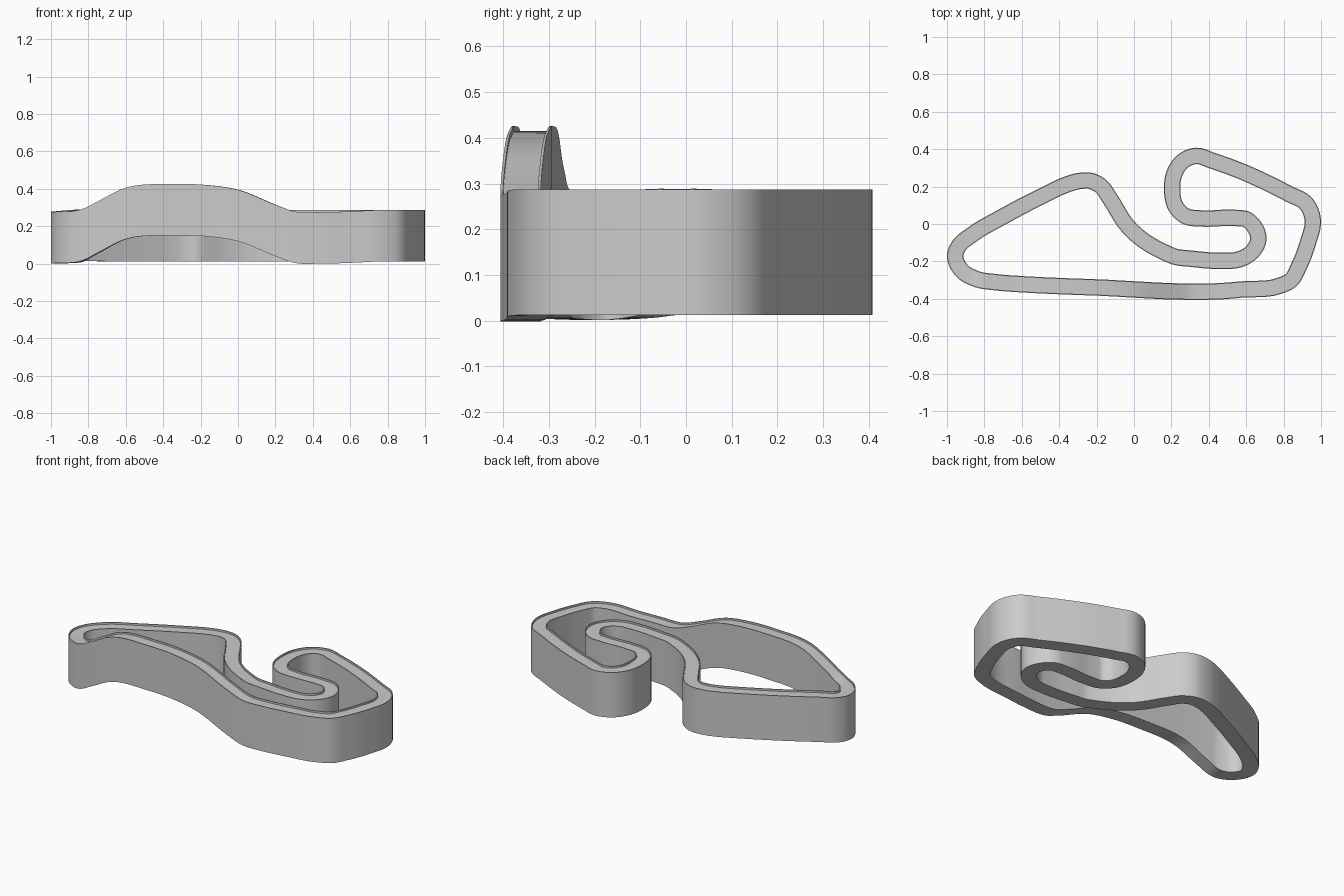
import bpy
import bmesh
from mathutils import Vector
from mathutils.geometry import interpolate_bezier

cube = bpy.data.objects.get("Cube")
if cube:
    bpy.data.objects.remove(cube, do_unlink=True)

HALF_WIDTH = 0.044
HEIGHT = 0.275
LIP_WIDTH = 0.006
LIP_HEIGHT = 0.011
BASE = 0.012
STEPS = 5

# Level part of the circuit centreline, in hundredths, clockwise from the left
level_part = [
    (-87, -6), (-70, 4), (-47, 16), (-38, 20.3), (-29, 23), (-23, 23),
    (-18, 20.5), (-12.5, 13), (-3.5, -1), (4, -8), (16, -15), (22, -17.5),
    (30, -18.5), (48, -19.7), (56, -19), (63, -15), (66.5, -8), (64, -1),
    (60, 2.5), (55, 3.2), (35, 3), (28, 4), (22.5, 9), (20.4, 18), (22, 28),
    (26, 33.5), (33, 36.4), (42, 33.8), (83, 16), (92, 11), (95.5, 3),
    (93, -10), (88, -23), (84, -30), (78, -33),
]
# Front straight with its raised hump: x, y and underside height
humped_part = [
    (58, -35, 0.3), (45, -36, 0), (30, -36.2, 0.4), (20, -36, 4), (0, -35, 12),
    (-18, -34, 14.6), (-35, -33.4, 15), (-60, -32.2, 13), (-75, -31, 5.5),
    (-84, -29.5, 1), (-92, -25, 0.3), (-95.6, -16.5, 0.2), (-93.5, -11.5, 0.5),
]


def rounded_path(points):
    """Closed smooth path through the points, without overshoot."""
    n = len(points)
    tangents = []
    for i, p in enumerate(points):
        before, after = p - points[i - 1], points[(i + 1) % n] - p
        tangents.append((before.normalized() * after.length
                         + after.normalized() * before.length).normalized())
    path = []
    for i, p in enumerate(points):
        q = points[(i + 1) % n]
        reach = (q - p).length / 3
        path += interpolate_bezier(p, p + tangents[i] * reach,
                                   q - tangents[(i + 1) % n] * reach,
                                   q, STEPS + 1)[:-1]
    return path


def sweep(name, path, profile, material):
    """Sweep an upright closed profile along a closed path."""
    bm = bmesh.new()
    rings = []
    for i, p in enumerate(path):
        along = path[(i + 1) % len(path)] - path[i - 1]
        side = Vector((along.y, -along.x, 0)).normalized()
        rings.append([bm.verts.new(p + side * u + Vector((0, 0, v)))
                      for u, v in profile])
    for i, ring in enumerate(rings):
        last = rings[i - 1]
        for j in range(len(profile)):
            bm.faces.new((last[j - 1], last[j], ring[j], ring[j - 1]))
    bmesh.ops.recalc_face_normals(bm, faces=bm.faces)
    mesh = bpy.data.meshes.new(name)
    bm.to_mesh(mesh)
    bm.free()
    mesh.materials.append(material)
    obj = bpy.data.objects.new(name, mesh)
    bpy.context.collection.objects.link(obj)
    bpy.ops.object.select_all(action="DESELECT")
    obj.select_set(True)
    bpy.context.view_layer.objects.active = obj
    bpy.ops.object.shade_smooth_by_angle(angle=0.6)
    return obj


grey = bpy.data.materials.new("light_grey")
grey.use_nodes = True
colour = (0.6, 0.6, 0.6, 1)
grey.diffuse_color = colour
grey.node_tree.nodes["Principled BSDF"].inputs["Base Color"].default_value = colour

# Deep wall section with a recessed road between two thin lips
right_half = [(HALF_WIDTH, 0), (HALF_WIDTH, HEIGHT),
              (HALF_WIDTH - LIP_WIDTH, HEIGHT),
              (HALF_WIDTH - LIP_WIDTH, HEIGHT - LIP_HEIGHT)]
section = right_half + [(-u, v) for u, v in reversed(right_half)]

centreline = [Vector((x / 100, y / 100, BASE)) for x, y in level_part]
centreline += [Vector(p) / 100 for p in humped_part]
sweep("circuit_track", rounded_path(centreline), section, grey)
